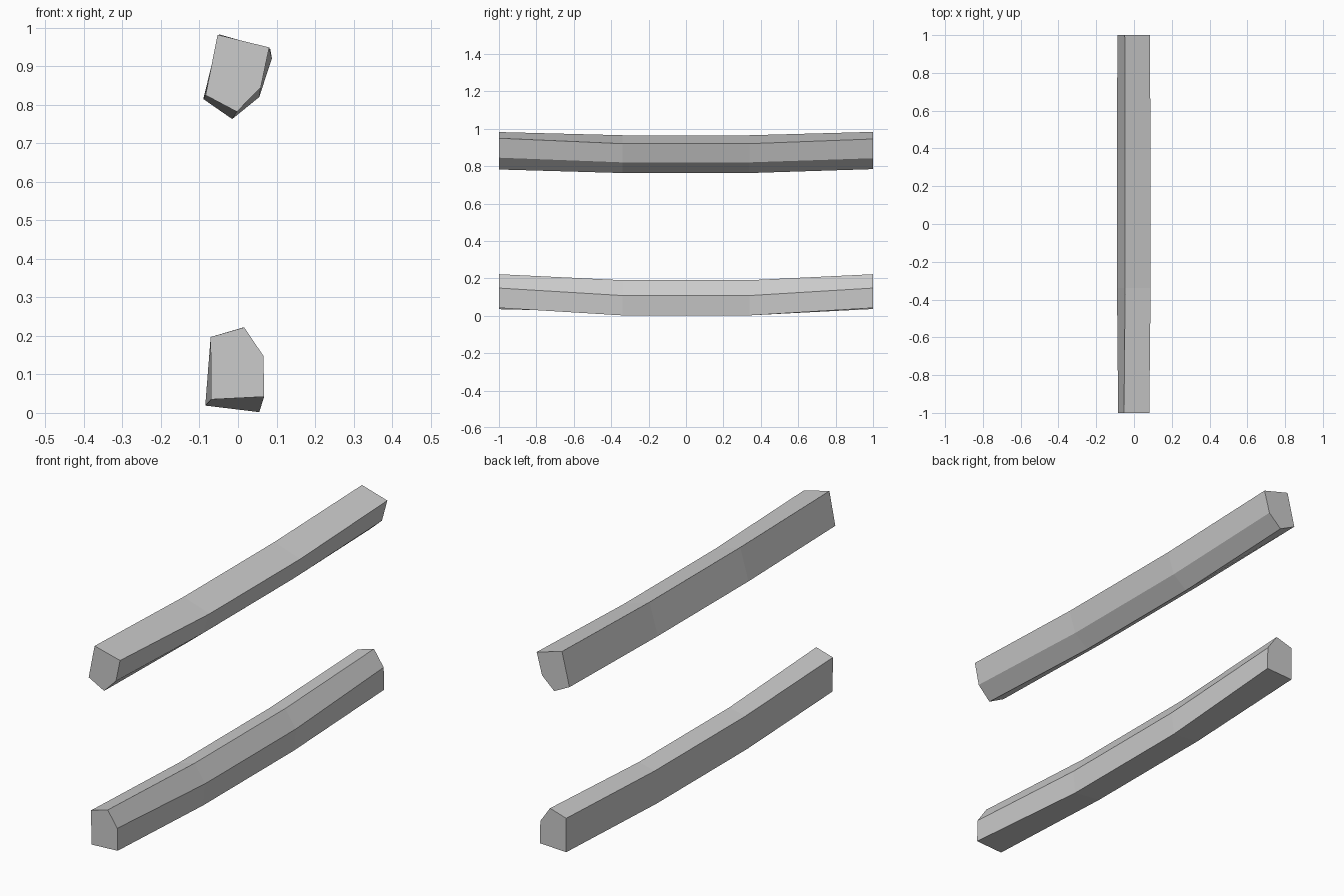
import bpy, bmesh

if "Cube" in bpy.data.objects:
    bpy.data.objects.remove(bpy.data.objects["Cube"])

mat = bpy.data.materials.new("light_grey")
mat.diffuse_color = (0.6, 0.6, 0.6, 1)
mat.use_nodes = True
mat.node_tree.nodes["Principled BSDF"].inputs["Base Color"].default_value = mat.diffuse_color


def beam(name, front, middle, back):
    """Loft a five-sided bar through four sections (x, z) along y."""
    bm = bmesh.new()
    rings = []
    for y, section in ((-1, front), (-0.34, middle), (0.34, middle), (1, back)):
        rings.append([bm.verts.new((x, y, z)) for x, z in section])
    for a, b in zip(rings, rings[1:]):
        for i in range(5):
            j = (i + 1) % 5
            bm.faces.new((a[i], a[j], b[j], b[i]))
    bm.faces.new(rings[0])
    bm.faces.new(rings[-1])
    bmesh.ops.recalc_face_normals(bm, faces=bm.faces)
    mesh = bpy.data.meshes.new(name)
    bm.to_mesh(mesh)
    bm.free()
    mesh.materials.append(mat)
    bpy.context.collection.objects.link(bpy.data.objects.new(name, mesh))


# Upper rail: gently sagging, pointed underside
beam("upper_rail",
     [(-0.053, 0.982), (0.081, 0.949), (0.059, 0.845), (-0.003, 0.782), (-0.084, 0.825)],
     [(-0.047, 0.965), (0.088, 0.92), (0.055, 0.82), (-0.015, 0.763), (-0.09, 0.815)],
     [(-0.049, 0.983), (0.084, 0.945), (0.056, 0.842), (-0.008, 0.784), (-0.088, 0.824)])

# Lower rail: gently sagging, pointed top
beam("lower_rail",
     [(-0.071, 0.197), (0.016, 0.222), (0.066, 0.148), (0.068, 0.042), (-0.07, 0.035)],
     [(-0.073, 0.17), (0.01, 0.19), (0.066, 0.108), (0.055, 0.002), (-0.085, 0.019)],
     [(-0.071, 0.197), (0.014, 0.222), (0.065, 0.148), (0.067, 0.042), (-0.071, 0.036)])
